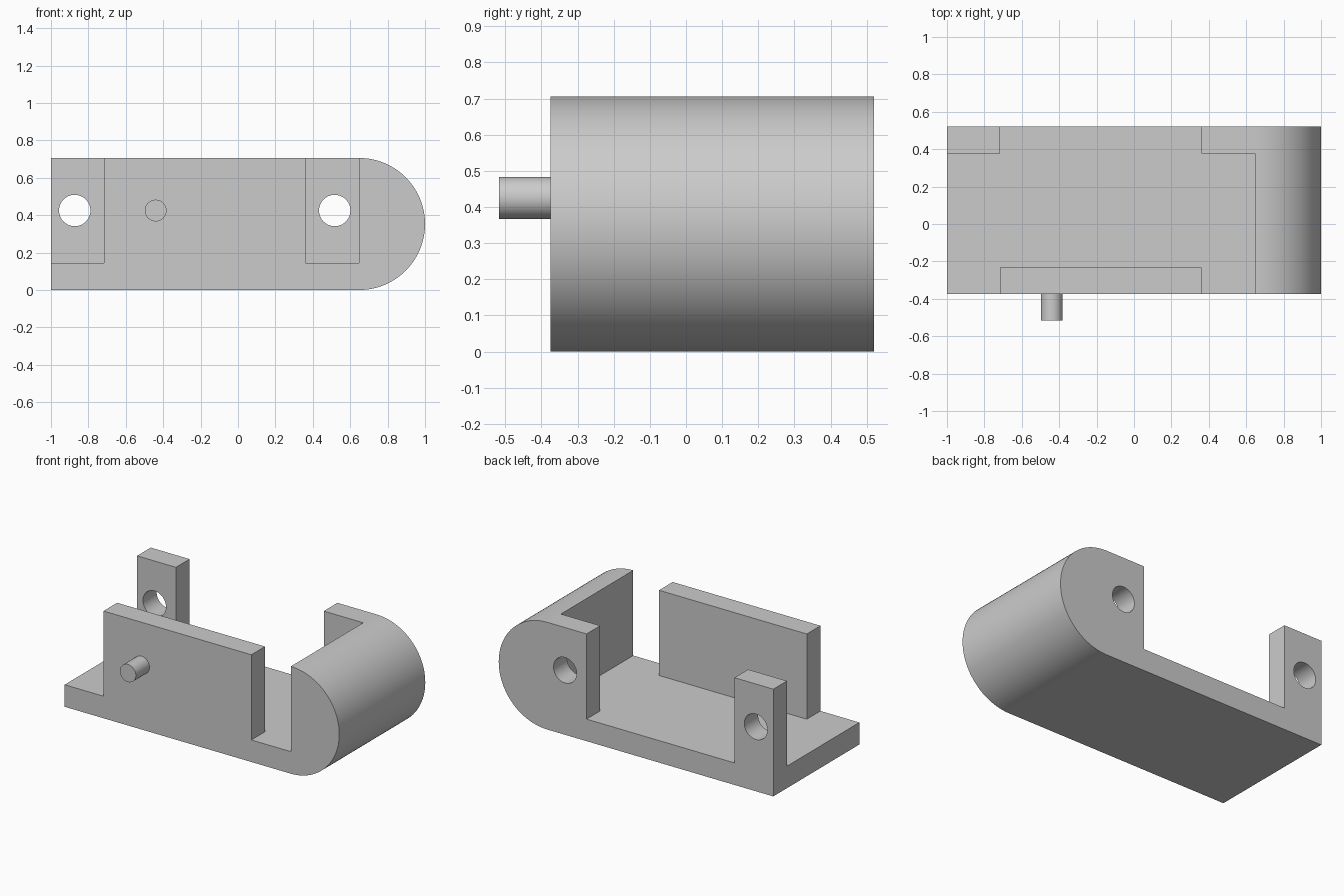
import bpy, bmesh, math
from mathutils import Matrix, Vector

cube = bpy.data.objects.get("Cube")
if cube:
    bpy.data.objects.remove(cube, do_unlink=True)

# Main dimensions
FRONT, BACK = -0.375, 0.52
RADIUS = 0.353
HEIGHT = 2 * RADIUS
ROUND_X = 1 - RADIUS
FLOOR = 0.145
WALL = 0.142
WALL_LEFT, WALL_RIGHT = -0.717, 0.36
AXIS_Z = 0.425

grey = bpy.data.materials.new("plain grey")
grey.use_nodes = True
colour = (0.6, 0.6, 0.6, 1)
grey.diffuse_color = colour
grey.node_tree.nodes["Principled BSDF"].inputs["Base Color"].default_value = colour


def make_object(name, bm):
    bmesh.ops.recalc_face_normals(bm, faces=bm.faces)
    mesh = bpy.data.meshes.new(name)
    bm.to_mesh(mesh)
    bm.free()
    mesh.materials.append(grey)
    obj = bpy.data.objects.new(name, mesh)
    bpy.context.collection.objects.link(obj)
    return obj


def box(name, x0, x1, y0, y1, z0, z1):
    bm = bmesh.new()
    size = Matrix.Diagonal((x1 - x0, y1 - y0, z1 - z0, 1))
    centre = Matrix.Translation(((x0 + x1) / 2, (y0 + y1) / 2, (z0 + z1) / 2))
    bmesh.ops.create_cube(bm, size=1, matrix=centre @ size)
    return make_object(name, bm)


def rod(name, x, z, radius, y0, y1):
    bm = bmesh.new()
    matrix = Matrix.Translation((x, (y0 + y1) / 2, z)) @ Matrix.Rotation(math.pi / 2, 4, "X")
    bmesh.ops.create_cone(bm, cap_ends=True, segments=48, radius1=radius,
                          radius2=radius, depth=y1 - y0, matrix=matrix)
    return make_object(name, bm)


def smooth(obj):
    bpy.ops.object.select_all(action="DESELECT")
    obj.select_set(True)
    bpy.context.view_layer.objects.active = obj
    bpy.ops.object.shade_smooth_by_angle(angle=math.radians(30))


# Bracket body: a bar with one rounded end, extruded front to back
bm = bmesh.new()
steps = 48
outline = [(-1, HEIGHT), (-1, 0)]
for i in range(steps + 1):
    a = math.pi * (i / steps - 0.5)
    outline.append((ROUND_X + RADIUS * math.cos(a), RADIUS + RADIUS * math.sin(a)))
face = bm.faces.new([bm.verts.new((x, FRONT, z)) for x, z in outline])
side = bmesh.ops.extrude_face_region(bm, geom=[face])["geom"]
bmesh.ops.translate(bm, vec=Vector((0, BACK - FRONT, 0)),
                    verts=[v for v in side if isinstance(v, bmesh.types.BMVert)])
body = make_object("bracket_body", bm)

# Openings above the floor, then the mounting holes
openings = [
    ("cavity_cutter", -1.1, ROUND_X, FRONT + WALL, BACK - WALL),
    ("front_right_notch_cutter", -1.1, WALL_LEFT, -0.6, 0),
    ("front_left_notch_cutter", WALL_RIGHT, ROUND_X, -0.6, 0),
    ("back_opening_cutter", WALL_LEFT, WALL_RIGHT, 0, 0.7),
]
cutters = [box(*o, FLOOR, 1) for o in openings]
cutters += [rod("hole_cutter", x, AXIS_Z, 0.084, 0.2, 0.7) for x in (-0.873, 0.517)]
for cutter in cutters:
    mod = body.modifiers.new(cutter.name, "BOOLEAN")
    mod.operation = "DIFFERENCE"
    mod.solver = "EXACT"
    mod.object = cutter

# Bake the cuts and drop the cutters
bpy.context.view_layer.update()
evaluated = body.evaluated_get(bpy.context.evaluated_depsgraph_get())
cut_mesh = bpy.data.meshes.new_from_object(evaluated)
body.modifiers.clear()
body.data = cut_mesh
for cutter in cutters:
    bpy.data.objects.remove(cutter, do_unlink=True)
smooth(body)

# Pin on the front wall
smooth(rod("front_pin", -0.44, AXIS_Z, 0.058, -0.517, FRONT + 0.02))
